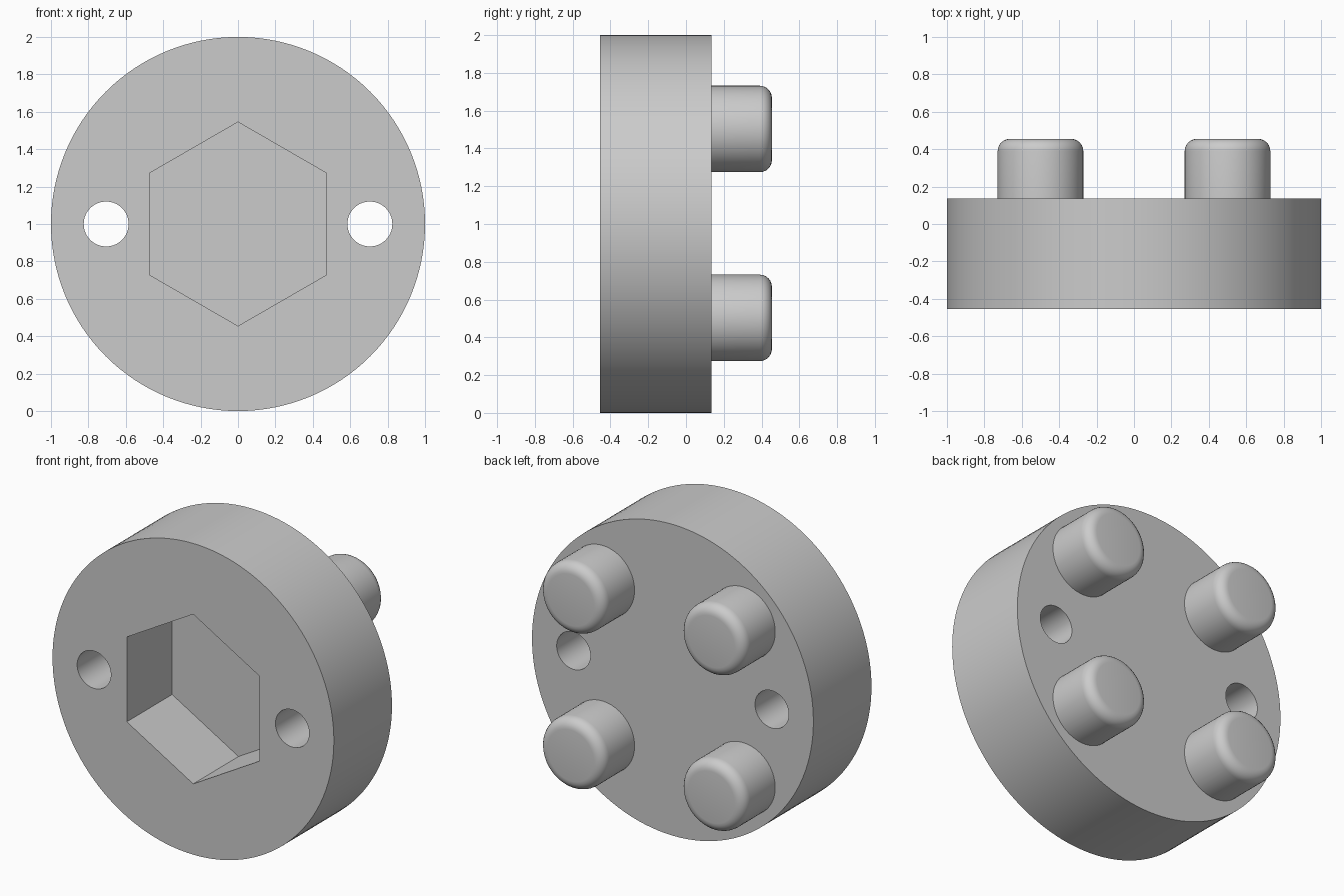
import bpy, math

cube = bpy.data.objects.get("Cube")
if cube:
    bpy.data.objects.remove(cube, do_unlink=True)

FRONT, BACK, TIP = -0.455, 0.135, 0.455
CENTRE_Z = 1.0

# Single plain grey
grey = bpy.data.materials.new("plain_grey")
grey.use_nodes = True
colour = (0.6, 0.6, 0.6, 1)
grey.diffuse_color = colour
grey.node_tree.nodes["Principled BSDF"].inputs["Base Color"].default_value = colour


def cylinder(name, x, z, radius, y0, y1, sides):
    """Cylinder along y from y0 to y1, with a vertex pointing up."""
    bpy.ops.mesh.primitive_cylinder_add(
        vertices=sides, radius=radius, depth=y1 - y0,
        location=(x, (y0 + y1) / 2, z), rotation=(math.pi / 2, 0, 0))
    obj = bpy.context.object
    obj.name = name
    obj.data.materials.append(grey)
    return obj


def smooth(obj):
    bpy.ops.object.select_all(action='DESELECT')
    obj.select_set(True)
    bpy.context.view_layer.objects.active = obj
    bpy.ops.object.shade_smooth_by_angle(angle=math.radians(30))


# Thick round body
body = cylinder("round_body", 0, CENTRE_Z, 1.0, FRONT, BACK, 128)

# Blind hexagonal socket and two through holes
cutters = [cylinder("hex_socket_cutter", 0, CENTRE_Z, 0.545, FRONT - 0.2, FRONT + 0.46, 6)]
for side, x in (("left", 0.705), ("right", -0.705)):
    cutters.append(cylinder(side + "_hole_cutter", x, CENTRE_Z, 0.12, FRONT - 0.2, BACK + 0.2, 64))
for cutter in cutters:
    cutter.hide_render = True
    mod = body.modifiers.new(cutter.name, 'BOOLEAN')
    mod.operation = 'DIFFERENCE'
    mod.solver = 'EXACT'
    mod.object = cutter
    bpy.context.view_layer.objects.active = body
    bpy.ops.object.modifier_apply(modifier=mod.name)
for cutter in cutters:
    bpy.data.objects.remove(cutter, do_unlink=True)
smooth(body)

# Four pegs on the back with rounded tips
for side, x in (("left", 0.5), ("right", -0.5)):
    for level, dz in (("upper", 0.503), ("lower", -0.497)):
        peg = cylinder(f"{level}_{side}_peg", x, CENTRE_Z + dz, 0.229, BACK - 0.02, TIP, 64)
        bevel = peg.modifiers.new("rounded_tip", 'BEVEL')
        bevel.width = 0.065
        bevel.segments = 6
        bevel.limit_method = 'WEIGHT'
        weights = peg.data.attributes.new("bevel_weight_edge", 'FLOAT', 'EDGE')
        # The rotated cylinder's tip is its local -z end
        for edge in peg.data.edges:
            at_tip = all(peg.data.vertices[v].co.z < 0 for v in edge.vertices)
            weights.data[edge.index].value = 1.0 if at_tip else 0.0
        bpy.context.view_layer.objects.active = peg
        bpy.ops.object.modifier_apply(modifier=bevel.name)
        smooth(peg)
